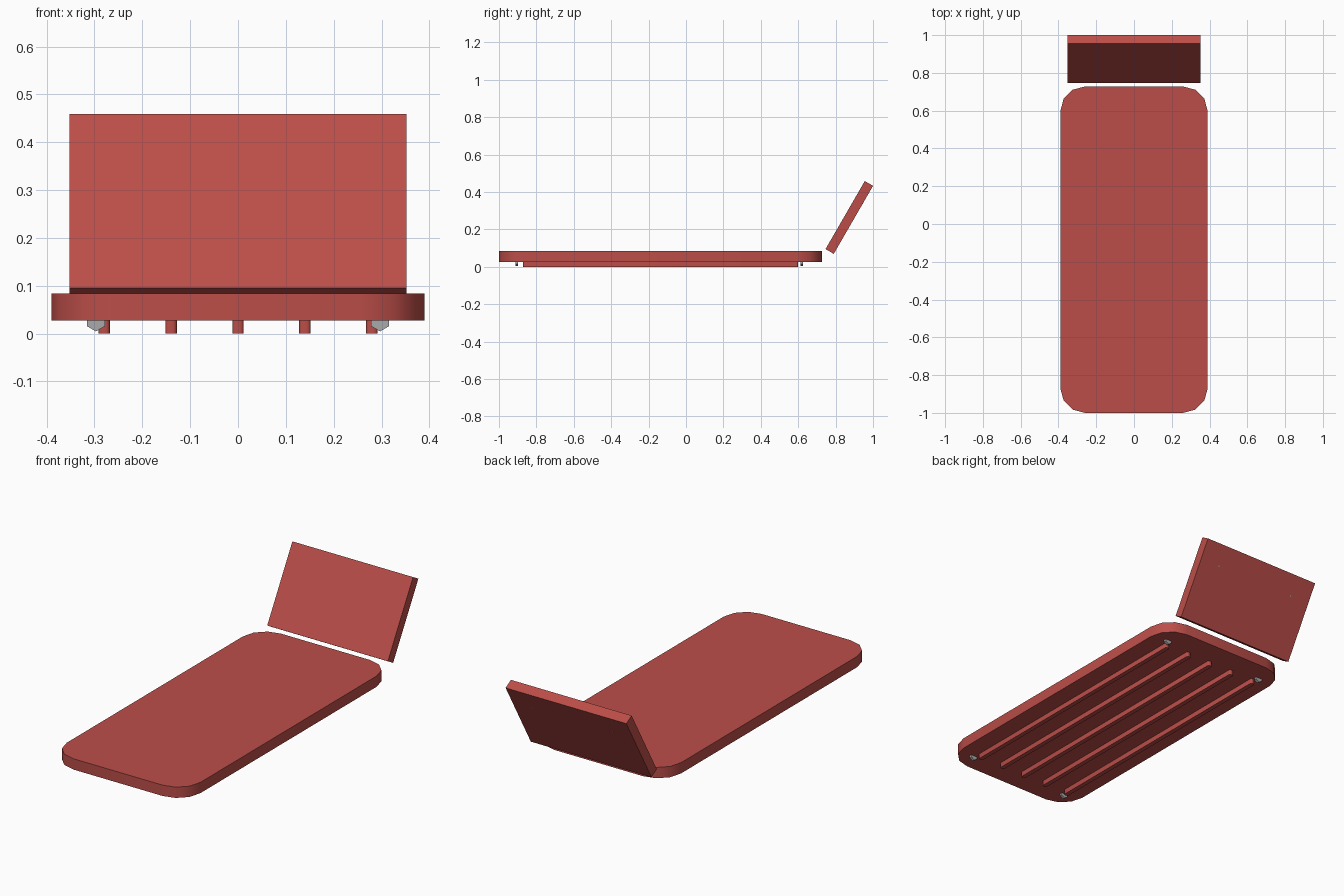
import bpy, bmesh, math
from mathutils import Matrix

if "Cube" in bpy.data.objects:
    bpy.data.objects.remove(bpy.data.objects["Cube"])


def material(name, color):
    m = bpy.data.materials.new(name)
    m.diffuse_color = (*color, 1)
    m.use_nodes = True
    m.node_tree.nodes["Principled BSDF"].inputs["Base Color"].default_value = m.diffuse_color
    return m


RED = material("red", (0.50, 0.076, 0.066))
GREY = material("grey", (0.40, 0.40, 0.40))


def add_object(name, bm, mat, smooth=False):
    bmesh.ops.recalc_face_normals(bm, faces=bm.faces)
    me = bpy.data.meshes.new(name)
    bm.to_mesh(me)
    bm.free()
    me.materials.append(mat)
    ob = bpy.data.objects.new(name, me)
    bpy.context.collection.objects.link(ob)
    if smooth:
        bpy.ops.object.select_all(action='DESELECT')
        ob.select_set(True)
        bpy.context.view_layer.objects.active = ob
        bpy.ops.object.shade_smooth_by_angle(angle=math.radians(40))
    return ob


def rounded_slab(name, cx, cy, hx, hy, z0, z1, r, mat):
    """Vertical prism with three-segment rounded corners."""
    bm = bmesh.new()
    verts = []
    for q, (sx, sy) in enumerate([(1, 1), (-1, 1), (-1, -1), (1, -1)]):
        for i in range(4):
            a = math.radians(90 * q + 30 * i)
            verts.append(bm.verts.new((cx + sx * (hx - r) + r * math.cos(a),
                                       cy + sy * (hy - r) + r * math.sin(a), z0)))
    face = bm.faces.new(verts)
    ext = bmesh.ops.extrude_face_region(bm, geom=[face])
    top = [v for v in ext["geom"] if isinstance(v, bmesh.types.BMVert)]
    bmesh.ops.translate(bm, verts=top, vec=(0, 0, z1 - z0))
    return add_object(name, bm, mat, smooth=True)


def hex_stud(name, loc, radius, length, tilt=0.0):
    """Six-sided disc with its axis along y and one corner pointing down."""
    bm = bmesh.new()
    mat = (Matrix.Translation(loc) @ Matrix.Rotation(tilt, 4, 'X')
           @ Matrix.Rotation(math.radians(90), 4, 'X'))
    bmesh.ops.create_cone(bm, cap_ends=True, segments=6, radius1=radius,
                          radius2=radius, depth=length, matrix=mat)
    # put a corner straight down if the primitive starts on a flat
    zs = sorted(round(v.co.z, 5) for v in bm.verts)
    if not tilt and zs[0] > loc[2] - radius * 0.95:
        bmesh.ops.rotate(bm, verts=bm.verts, cent=loc,
                         matrix=Matrix.Rotation(math.radians(30), 3, 'Y'))
    return add_object(name, bm, GREY)


CY = -0.136  # deck centre along y

# Main deck
rounded_slab("deck", 0, CY, 0.39, 0.864, 0.027, 0.084, 0.13, RED)

# Ribs under the deck
for i in range(5):
    rounded_slab(f"rib_{i + 1}", (i - 2) * 0.14, CY, 0.012, 0.735,
                 0.0, 0.032, 0.008, RED)

# Studs at the deck corners
for sx in (-1, 1):
    for sy in (-1, 1):
        hex_stud("deck_stud", (sx * 0.297, CY - 0.007 + sy * 0.762, 0.0265),
                 0.022, 0.014)

# Tilted back panel
TILT = math.radians(-30)
bm = bmesh.new()
bmesh.ops.create_cube(bm, size=1, matrix=Matrix.Translation((0, 0.873, 0.264))
                      @ Matrix.Rotation(TILT, 4, 'X')
                      @ Matrix.Diagonal((0.704, 0.051, 0.42, 1)))
add_object("back_panel", bm, RED)

# Fixings that barely show through the back of the panel
for sx in (-1, 1):
    hex_stud("panel_fixing", (sx * 0.235, 0.9415, 0.342), 0.004, 0.012, TILT)
